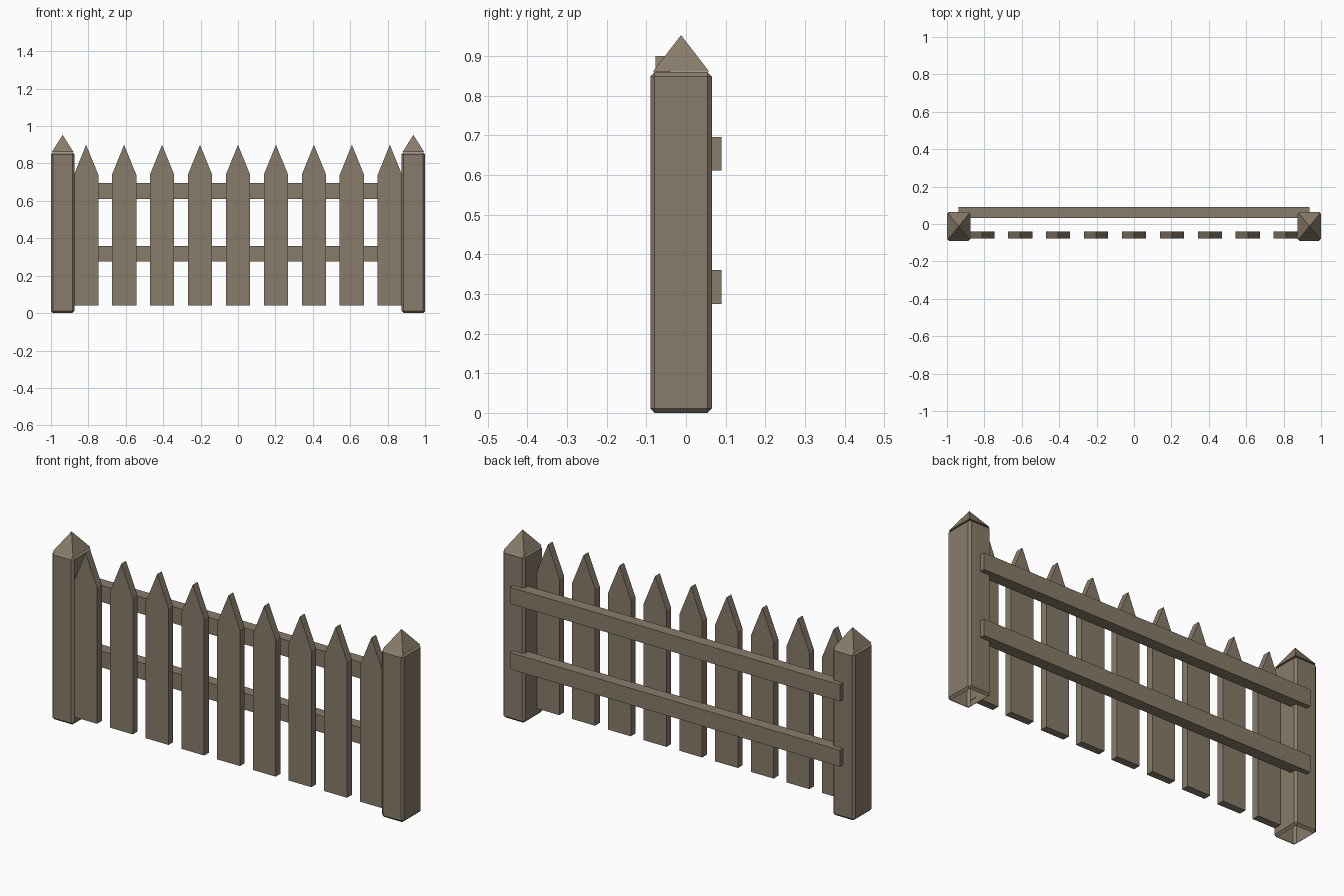
import bpy
import bmesh
from mathutils import Vector

default = bpy.data.objects.get("Cube")
if default:
    bpy.data.objects.remove(default)

WOOD = (0.25, 0.2, 0.145, 1)
wood = bpy.data.materials.new("weathered wood")
wood.use_nodes = True
wood.diffuse_color = WOOD
shader = wood.node_tree.nodes["Principled BSDF"]
shader.inputs["Base Color"].default_value = WOOD
shader.inputs["Roughness"].default_value = 0.9


def add_object(name, bm):
    bmesh.ops.recalc_face_normals(bm, faces=bm.faces)
    mesh = bpy.data.meshes.new(name)
    bm.to_mesh(mesh)
    bm.free()
    mesh.materials.append(wood)
    obj = bpy.data.objects.new(name, mesh)
    bpy.context.collection.objects.link(obj)
    return obj


def box(low, high):
    low, high = Vector(low), Vector(high)
    bm = bmesh.new()
    bmesh.ops.create_cube(bm, size=1)
    bmesh.ops.scale(bm, vec=high - low, verts=bm.verts)
    bmesh.ops.translate(bm, vec=(low + high) / 2, verts=bm.verts)
    return bm


def add_post(side, x):
    # Chamfered post, open underneath
    bm = box((x - 0.0625, -0.09, 0), (x + 0.0625, 0.065, 0.86))
    bmesh.ops.bevel(bm, geom=bm.edges[:], offset=0.011, segments=1, affect='EDGES')
    bm.normal_update()
    bottom = [f for f in bm.faces if f.normal.z < -0.99]
    bmesh.ops.delete(bm, geom=bottom, context='FACES')
    add_object(side + "_post", bm)

    # Pyramid cap
    bm = bmesh.new()
    base = [bm.verts.new((x + sx * 0.058, -0.0125 + sy * 0.071, 0.861))
            for sx, sy in ((-1, -1), (1, -1), (1, 1), (-1, 1))]
    apex = bm.verts.new((x, -0.0125, 0.953))
    bm.faces.new(base)
    for i in range(4):
        bm.faces.new((base[i], base[i - 1], apex))
    add_object(side + "_post_cap", bm)


def add_picket(number, x):
    # Pointed board profile pushed back to its thickness
    profile = [(-0.065, 0.04), (0.065, 0.04), (0.065, 0.74), (0, 0.9), (-0.065, 0.74)]
    bm = bmesh.new()
    front = bm.faces.new([bm.verts.new((x + px, -0.077, pz)) for px, pz in profile])
    back = bmesh.ops.extrude_face_region(bm, geom=[front], use_keep_orig=True)
    moved = [g for g in back["geom"] if isinstance(g, bmesh.types.BMVert)]
    bmesh.ops.translate(bm, vec=(0, 0.038, 0), verts=moved)
    add_object(f"picket_{number}", bm)


add_post("left", 0.9375)
add_post("right", -0.9375)

for i in range(9):
    add_picket(i + 1, (i - 4) * 0.203)

# Horizontal rails behind the pickets
for name, z in (("lower_rail", 0.275), ("upper_rail", 0.611)):
    add_object(name, box((-0.938, 0.031, z), (0.938, 0.09, z + 0.085)))
